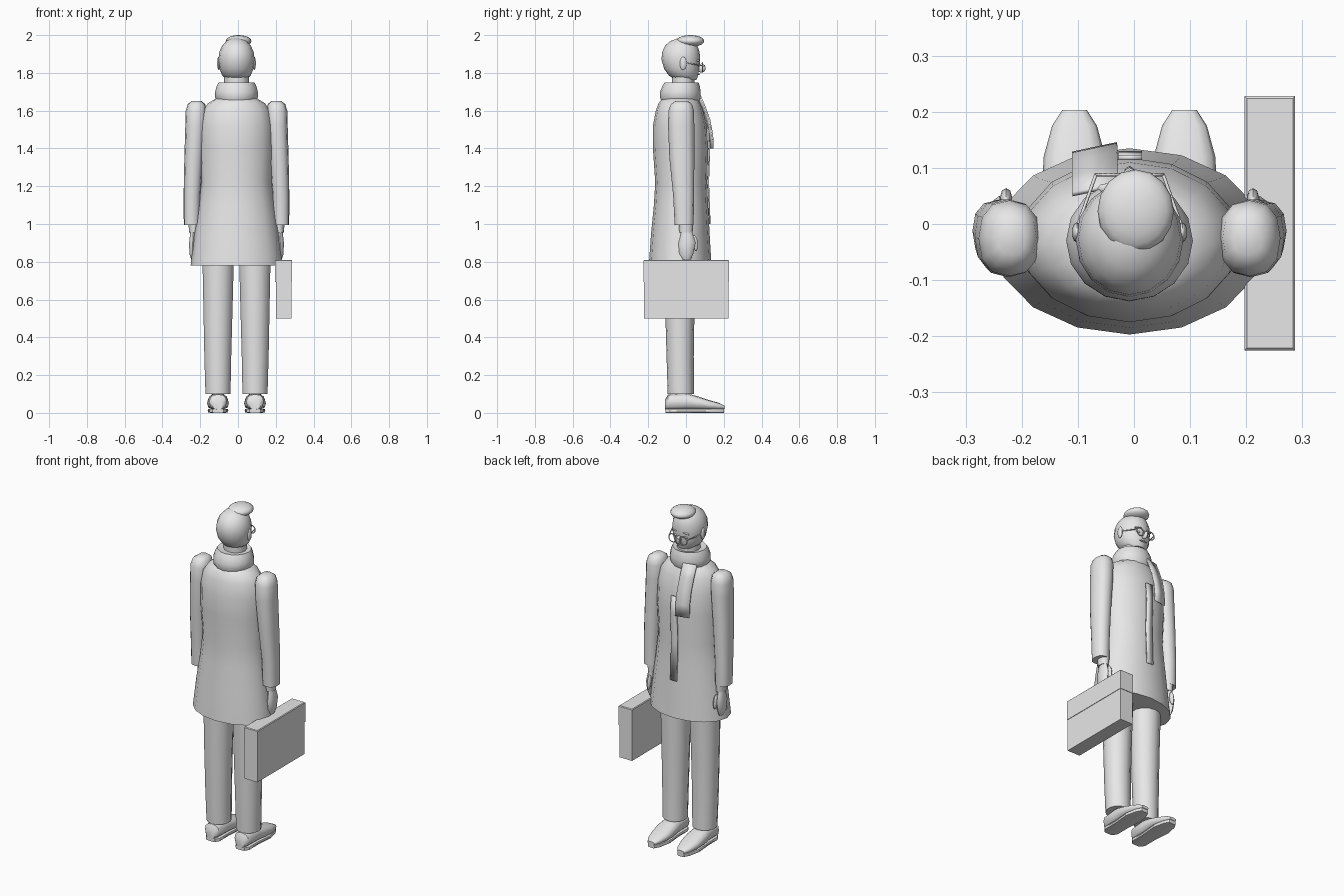
import bpy
import bmesh
from math import sin, cos, pi, radians, copysign
from mathutils import Matrix, Vector

default_cube = bpy.data.objects.get("Cube")
if default_cube:
    bpy.data.objects.remove(default_cube, do_unlink=True)

GREY = (0.8, 0.8, 0.8, 1)
grey = bpy.data.materials.new("plain_grey")
grey.use_nodes = True
grey.diffuse_color = GREY
grey.node_tree.nodes["Principled BSDF"].inputs["Base Color"].default_value = GREY

MID = -0.008  # middle line of the body


def finish(name, mesh_data, angle=45):
    """Turn a bmesh into a shaded, coloured object."""
    bmesh.ops.recalc_face_normals(mesh_data, faces=mesh_data.faces)
    mesh = bpy.data.meshes.new(name)
    mesh_data.to_mesh(mesh)
    mesh_data.free()
    mesh.materials.append(grey)
    obj = bpy.data.objects.new(name, mesh)
    bpy.context.collection.objects.link(obj)
    bpy.ops.object.select_all(action="DESELECT")
    obj.select_set(True)
    bpy.context.view_layer.objects.active = obj
    bpy.ops.object.shade_smooth_by_angle(angle=radians(angle))
    return obj


def loft(name, rings, sides=16, x=MID, along="z", power=1.0, angle=45):
    """Skin ovals: (position, x offset, low, high, half width)."""
    bm = bmesh.new()
    loops = []
    for position, offset, low, high, half in rings:
        loop = []
        for i in range(sides):
            turn = 2 * pi * i / sides
            s, c = (copysign(abs(v) ** power, v) for v in (sin(turn), cos(turn)))
            across = x + offset + half * s
            depth = (low + high) / 2 + (high - low) / 2 * c
            point = (across, depth, position) if along == "z" else (across, position, depth)
            loop.append(bm.verts.new(point))
        loops.append(loop)
    for a, b in zip(loops, loops[1:]):
        for i in range(sides):
            j = (i + 1) % sides
            bm.faces.new((a[i], a[j], b[j], b[i]))
    bm.faces.new(loops[0])
    bm.faces.new(loops[-1])
    return finish(name, bm, angle)


def ellipsoid(name, centre, size, segments=16, tilt=0, axis="X"):
    bm = bmesh.new()
    matrix = Matrix.Translation(centre) @ Matrix.Rotation(tilt, 4, axis) @ Matrix.Diagonal((*size, 1))
    bmesh.ops.create_uvsphere(bm, u_segments=segments, v_segments=10, radius=1, matrix=matrix)
    return finish(name, bm)


def box(name, low, high, bevel=0):
    low, high = Vector(low), Vector(high)
    bm = bmesh.new()
    matrix = Matrix.Translation((low + high) / 2) @ Matrix.Diagonal((*(high - low), 1))
    bmesh.ops.create_cube(bm, size=1, matrix=matrix)
    if bevel:
        top = [e for e in bm.edges if all(v.co.z > high.z - bevel for v in e.verts)]
        bmesh.ops.bevel(bm, geom=top, offset=bevel, segments=1, affect="EDGES")
    return finish(name, bm, 20)


def strip(name, path, left, right, slant=0, thick=0.008):
    """Hang a thin cloth band along a (y, z) path."""
    bm = bmesh.new()
    pairs = [(bm.verts.new((left, y - slant, z)), bm.verts.new((right, y, z))) for y, z in path]
    for (a, b), (c, d) in zip(pairs, pairs[1:]):
        bm.faces.new((a, b, d, c))
    obj = finish(name, bm)
    solid = obj.modifiers.new("thickness", "SOLIDIFY")
    solid.thickness = thick
    solid.offset = 0
    return obj


def wire(name, points, radius=0.003, closed=False):
    curve = bpy.data.curves.new(name, "CURVE")
    curve.dimensions = "3D"
    curve.bevel_depth = radius
    curve.bevel_resolution = 1
    spline = curve.splines.new("POLY")
    spline.points.add(len(points) - 1)
    for target, point in zip(spline.points, points):
        target.co = (*point, 1)
    spline.use_cyclic_u = closed
    curve.materials.append(grey)
    obj = bpy.data.objects.new(name, curve)
    bpy.context.collection.objects.link(obj)


# Long coat, flared below the waist
loft("coat", [
    (0.78, 0, -0.197, 0.135, 0.243), (0.95, 0, -0.185, 0.125, 0.222),
    (1.1, 0, -0.17, 0.117, 0.2), (1.22, 0, -0.163, 0.112, 0.186),
    (1.4, 0, -0.175, 0.118, 0.196), (1.52, 0, -0.175, 0.11, 0.193),
    (1.6, 0, -0.16, 0.09, 0.178), (1.64, 0, -0.145, 0.075, 0.15),
    (1.67, 0, -0.12, 0.06, 0.1)])
strip("coat_placket", [(0.118, 1.5), (0.124, 1.4), (0.118, 1.22), (0.126, 1.0)], -0.028, 0.014)

# Scarf around the neck with one hanging end
loft("scarf_collar", [
    (1.65, 0, -0.13, 0.07, 0.1), (1.67, 0, -0.138, 0.078, 0.113),
    (1.7, 0, -0.137, 0.078, 0.113), (1.73, 0, -0.125, 0.073, 0.105),
    (1.75, 0, -0.113, 0.066, 0.095), (1.745, 0, -0.09, 0.055, 0.078)])
strip("scarf_end", [(0.07, 1.69), (0.1, 1.62), (0.125, 1.55), (0.14, 1.47), (0.142, 1.4)],
      -0.11, -0.03, slant=0.017)

# Neck and head
loft("neck", [(1.68, 0, -0.075, 0.045, 0.065), (1.8, 0, -0.075, 0.045, 0.065)], 12)
loft("head", [
    (1.762, 0, -0.05, 0.055, 0.045), (1.785, 0, -0.09, 0.064, 0.075),
    (1.82, 0, -0.115, 0.07, 0.089), (1.87, 0, -0.13, 0.075, 0.096),
    (1.91, 0, -0.126, 0.072, 0.091), (1.945, 0, -0.11, 0.06, 0.076),
    (1.97, 0, -0.08, 0.04, 0.052), (1.984, 0, -0.04, 0.0, 0.02)])
ellipsoid("hair_quiff", (0.003, 0.023, 1.969), (0.068, 0.074, 0.031))
ellipsoid("nose", (MID, 0.082, 1.825), (0.012, 0.022, 0.024), 8)
ellipsoid("mouth", (MID, 0.066, 1.793), (0.026, 0.008, 0.004), 8)

# Arms, legs and face details on both sides
for side, word in ((1, "left"), (-1, "right")):
    loft(f"{word}_sleeve", [
        (0.995, side * 0.236, -0.06, 0.04, 0.043), (1.15, side * 0.235, -0.068, 0.043, 0.045),
        (1.35, side * 0.226, -0.088, 0.044, 0.05), (1.52, side * 0.216, -0.095, 0.044, 0.055),
        (1.6, side * 0.214, -0.093, 0.042, 0.055), (1.635, side * 0.212, -0.08, 0.032, 0.046),
        (1.652, side * 0.21, -0.055, 0.01, 0.025)], 12, power=0.85)
    loft(f"{word}_cuff", [(0.955, side * 0.226, -0.035, 0.035, 0.025),
                          (1.0, side * 0.226, -0.038, 0.038, 0.028)], 12)
    loft(f"{word}_hand", [
        (0.812, side * 0.23, -0.02, 0.025, 0.01), (0.84, side * 0.232, -0.036, 0.038, 0.018),
        (0.9, side * 0.232, -0.04, 0.05, 0.02), (0.935, side * 0.23, -0.03, 0.04, 0.018),
        (0.97, side * 0.228, -0.025, 0.028, 0.017)], 10)
    ellipsoid(f"{word}_thumb", (MID + side * 0.22, 0.047, 0.9), (0.011, 0.016, 0.042), 8, 0.15)

    loft(f"{word}_trouser", [
        (0.1, side * 0.098, -0.097, 0.042, 0.068), (0.3, side * 0.099, -0.103, 0.041, 0.073),
        (0.55, side * 0.098, -0.11, 0.045, 0.079), (0.85, side * 0.097, -0.115, 0.055, 0.086)], 14)
    loft(f"{word}_shoe", [
        (-0.11, side * 0.098, 0.018, 0.07, 0.03), (-0.095, side * 0.098, 0.016, 0.098, 0.046),
        (0, side * 0.098, 0.016, 0.105, 0.052), (0.06, side * 0.098, 0.016, 0.088, 0.058),
        (0.12, side * 0.098, 0.016, 0.068, 0.055), (0.175, side * 0.098, 0.016, 0.053, 0.04),
        (0.203, side * 0.098, 0.02, 0.038, 0.022)], 12, along="y", power=0.8)
    loft(f"{word}_sole", [
        (-0.108, side * 0.098, 0, 0.022, 0.03), (-0.085, side * 0.098, 0, 0.022, 0.046),
        (0, side * 0.098, 0, 0.022, 0.046), (0.1, side * 0.098, 0, 0.022, 0.055),
        (0.17, side * 0.098, 0, 0.022, 0.04), (0.2, side * 0.098, 0, 0.022, 0.022)],
        12, along="y", power=0.4, angle=30)

    ellipsoid(f"{word}_ear", (MID + side * 0.094, -0.015, 1.85), (0.009, 0.018, 0.035), 10)
    ellipsoid(f"{word}_eye", (MID + side * 0.034, 0.066, 1.84), (0.013, 0.006, 0.007), 10)
    ellipsoid(f"{word}_brow", (MID + side * 0.036, 0.064, 1.866), (0.022, 0.009, 0.005), 8, side * 0.2, "Y")
    eye_x = MID + side * 0.036
    rim = [(eye_x + 0.024 * cos(pi * i / 8), 0.088, 1.83 + 0.024 * sin(pi * i / 8)) for i in range(16)]
    wire(f"{word}_glasses_rim", rim, closed=True)
    wire(f"{word}_glasses_arm", [(MID + side * 0.06, 0.088, 1.838), (MID + side * 0.095, -0.01, 1.855)])
wire("glasses_bridge", [(MID - 0.012, 0.088, 1.835), (MID, 0.098, 1.84), (MID + 0.012, 0.088, 1.835)])

# Briefcase with a slightly wider lid
box("case_body", (0.2, -0.222, 0.5), (0.284, 0.225, 0.7))
box("case_lid", (0.197, -0.225, 0.692), (0.287, 0.228, 0.81), bevel=0.004)
